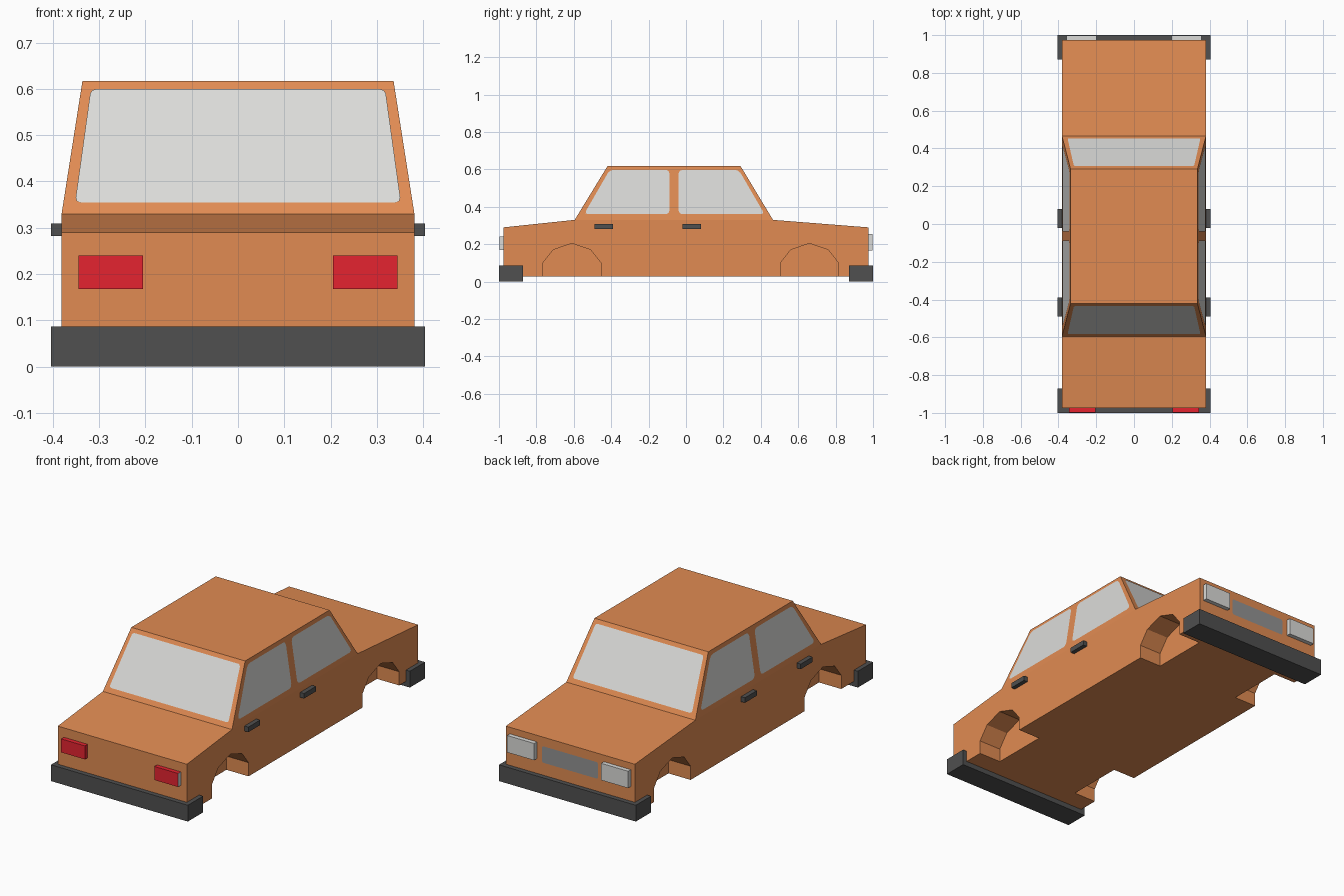
import bpy, bmesh
from mathutils import Vector

if "Cube" in bpy.data.objects:
    bpy.data.objects.remove(bpy.data.objects["Cube"])


def material(name, rgb):
    m = bpy.data.materials.new(name)
    m.diffuse_color = (*rgb, 1)
    m.use_nodes = True
    m.node_tree.nodes["Principled BSDF"].inputs["Base Color"].default_value = m.diffuse_color
    return m


ORANGE = material("orange paint", (0.75, 0.26, 0.085))
GLASS = material("light grey glass", (0.71, 0.71, 0.69))
BLACK = material("dark trim", (0.08, 0.08, 0.08))
RED = material("red lamp", (0.78, 0.017, 0.03))
GREY = material("mid grey grille", (0.29, 0.29, 0.29))


def finish(bm, name, *mats):
    mesh = bpy.data.meshes.new(name)
    bm.to_mesh(mesh)
    bm.free()
    for m in mats:
        mesh.materials.append(m)
    ob = bpy.data.objects.new(name, mesh)
    bpy.context.collection.objects.link(ob)
    return ob


def prism(bm, profile, x0, x1):
    """Side profile of (y, z) points extruded from x0 to x1."""
    f = bm.faces.new([bm.verts.new((x0, y, z)) for y, z in profile])
    ext = bmesh.ops.extrude_face_region(bm, geom=[f])["geom"]
    bmesh.ops.translate(bm, vec=(x1 - x0, 0, 0),
                        verts=[v for v in ext if isinstance(v, bmesh.types.BMVert)])
    bmesh.ops.recalc_face_normals(bm, faces=bm.faces)


def box(name, x, y, z, *mats):
    bm = bmesh.new()
    prism(bm, [(y[0], z[0]), (y[1], z[0]), (y[1], z[1]), (y[0], z[1])], *x)
    return finish(bm, name, *mats)


def panel(name, pts, outward, mat, rounding=0.0):
    """Flat painted plate lying just off the body surface."""
    bm = bmesh.new()
    f = bm.faces.new([bm.verts.new(p) for p in pts])
    f.normal_update()
    if f.normal.dot(Vector(outward)) < 0:
        f.normal_flip()
    bmesh.ops.translate(bm, vec=f.normal * 0.003, verts=bm.verts)
    if rounding:
        bmesh.ops.bevel(bm, geom=bm.verts[:], offset=rounding, segments=2,
                        profile=0.5, affect='VERTICES')
    return finish(bm, name, mat)


# Body: lower profile, with the cabin drawn up from its flat top
W, ROOF_W, BELT, ROOF = 0.381, 0.336, 0.33, 0.617
bm = bmesh.new()
prism(bm, [(-0.975, 0.027), (-0.975, 0.29), (-0.595, BELT), (0.465, BELT),
           (0.975, 0.29), (0.975, 0.027)], -W, W)
top = next(f for f in bm.faces if all(abs(v.co.z - BELT) < 1e-4 for v in f.verts))
roof = bmesh.ops.extrude_discrete_faces(bm, faces=[top])["faces"][0]
for v in roof.verts:
    v.co = (ROOF_W if v.co.x > 0 else -ROOF_W, 0.292 if v.co.y > 0 else -0.42, ROOF)
bmesh.ops.recalc_face_normals(bm, faces=bm.faces)
body = finish(bm, "car_body", ORANGE)

# Wheel wells cut into the sides
arch = [(-0.155, -0.05), (-0.155, 0.10), (-0.10, 0.17), (0, 0.204),
        (0.10, 0.17), (0.155, 0.10), (0.155, -0.05)]
bm = bmesh.new()
for cy in (-0.61, 0.66):
    for s in (-1, 1):
        prism(bm, [(cy + y, z) for y, z in arch], s * 0.25, s * 0.5)
cutter = finish(bm, "wheel_well_cutter", ORANGE)
cutter.hide_render = True
cutter.hide_viewport = True
cut = body.modifiers.new("wheel wells", 'BOOLEAN')
cut.operation = 'DIFFERENCE'
cut.solver = 'EXACT'
cut.object = cutter

# Side windows on the sloping cabin walls
front_glass = [(-0.545, 0.36), (-0.408, 0.597), (-0.088, 0.597), (-0.088, 0.36)]
rear_glass = [(-0.04, 0.36), (-0.04, 0.597), (0.282, 0.597), (0.42, 0.36)]


def wall_x(z):
    return W + (ROOF_W - W) * (z - BELT) / (ROOF - BELT)


for s, side in ((-1, "left"), (1, "right")):
    for name, pts in (("front", front_glass), ("rear", rear_glass)):
        panel(f"{name}_{side}_window", [(s * wall_x(z), y, z) for y, z in pts],
              (s, 0, 0), GLASS, 0.02)

# Windscreen and rear window
for name, s, y_belt, y_roof in (("windscreen", -1, -0.595, -0.42),
                                ("rear_window", 1, 0.465, 0.292)):
    pts = []
    for x, z in ((-0.352, 0.353), (0.352, 0.353), (0.318, 0.598), (-0.318, 0.598)):
        t = (z - BELT) / (ROOF - BELT)
        pts.append((x, y_belt + (y_roof - y_belt) * t, z))
    panel(name, pts, (0, s, 0), GLASS, 0.012)

# Bumpers
box("front_bumper", (-0.404, 0.404), (-1.0, -0.872), (0, 0.087), BLACK)
box("rear_bumper", (-0.404, 0.404), (0.872, 1.0), (0, 0.087), BLACK)

# Lamps and door handles on both sides
for s, side in ((-1, "left"), (1, "right")):
    lamp = box(f"red_lamp_{side}", (s * 0.205, s * 0.345), (-0.998, -0.97),
               (0.168, 0.24), RED, GLASS)
    for f in lamp.data.polygons:  # pale outer ends
        f.material_index = 1 if f.normal.x * s > 0.5 else 0
    box(f"clear_lamp_{side}", (s * 0.198, s * 0.357), (0.97, 0.998), (0.165, 0.255), GLASS)
    for name, y in (("front", -0.49), ("rear", -0.02)):
        box(f"{name}_handle_{side}", (s * 0.375, s * 0.404), (y, y + 0.1),
            (0.282, 0.309), BLACK)

# Grille plate between the clear lamps
panel("grille", [(-0.165, 0.975, 0.155), (0.165, 0.975, 0.155),
                 (0.165, 0.975, 0.243), (-0.165, 0.975, 0.243)], (0, 1, 0), GREY, 0.008)
